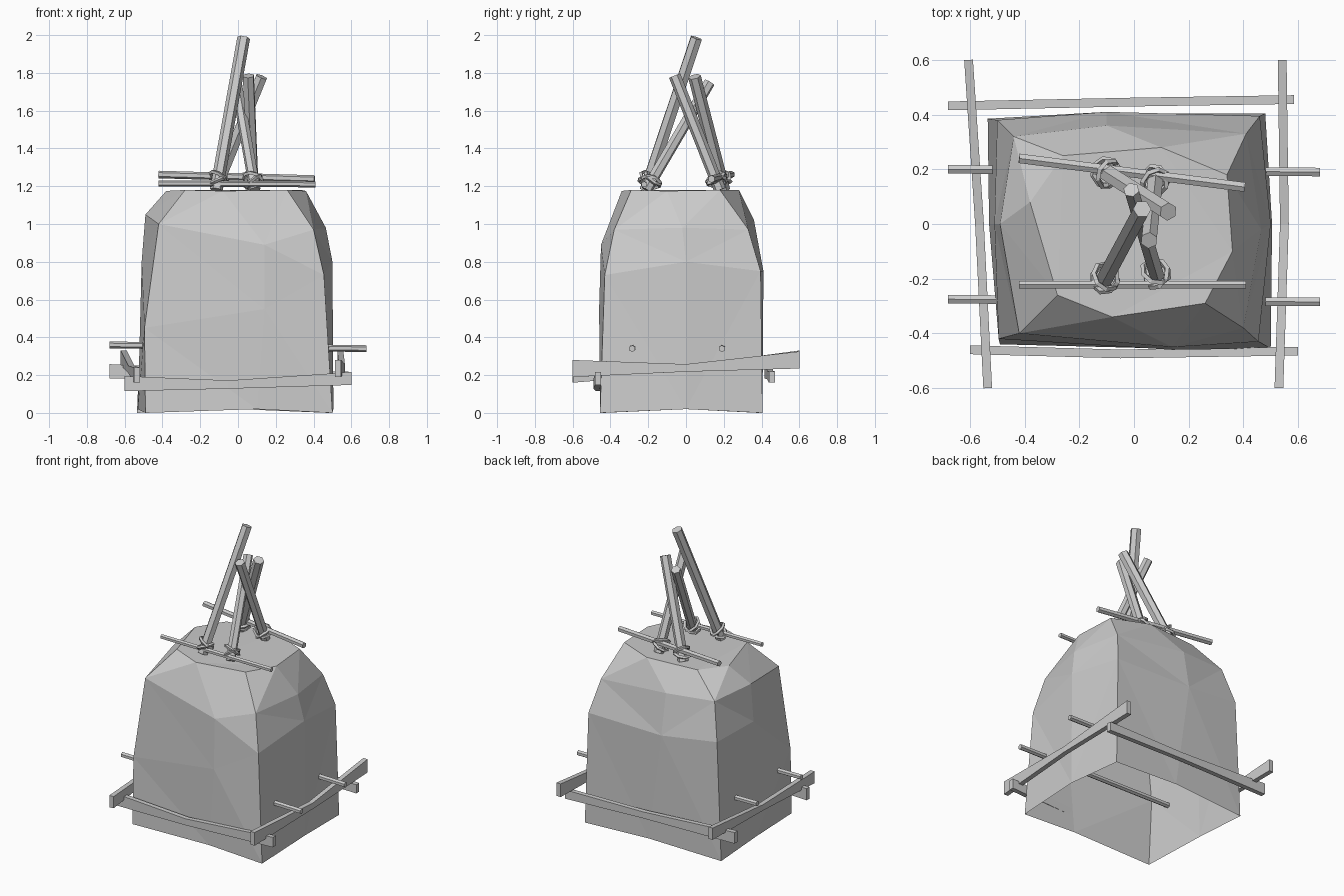
import bpy, bmesh, math
from mathutils import Vector

cube = bpy.data.objects.get("Cube")
if cube:
    bpy.data.objects.remove(cube, do_unlink=True)

grey = bpy.data.materials.new("plain grey")
grey.use_nodes = True
colour = (0.6, 0.6, 0.6, 1)
grey.diffuse_color = colour
grey.node_tree.nodes["Principled BSDF"].inputs["Base Color"].default_value = colour


def finish(bm, name, recalc=True):
    if recalc:
        bmesh.ops.recalc_face_normals(bm, faces=bm.faces)
    mesh = bpy.data.meshes.new(name)
    bm.to_mesh(mesh)
    bm.free()
    mesh.materials.append(grey)
    obj = bpy.data.objects.new(name, mesh)
    bpy.context.collection.objects.link(obj)
    return obj


def bridge(bm, rings):
    for low, high in zip(rings, rings[1:]):
        n = len(low)
        for i in range(n):
            j = (i + 1) % n
            bm.faces.new((low[i], low[j], high[j], high[i]))


def pole(name, start, end, radius, sides=6):
    """Straight faceted stick between two points."""
    start, end = Vector(start), Vector(end)
    bm = bmesh.new()
    bmesh.ops.create_cone(bm, cap_ends=True, segments=sides, radius1=radius,
                          radius2=radius, depth=(end - start).length)
    obj = finish(bm, name)
    obj.location = (start + end) / 2
    obj.rotation_euler = (end - start).to_track_quat("Z", "Y").to_euler()


def plank(name, sections, thick=0.016):
    """Bent board through (x, y, z, half height) sections."""
    bm = bmesh.new()
    run = Vector(sections[-1][:3]) - Vector(sections[0][:3])
    side = Vector((-run.y, run.x, 0)).normalized() * thick
    rings = []
    for x, y, z, h in sections:
        c, up = Vector((x, y, z)), Vector((0, 0, h))
        rings.append([bm.verts.new(p) for p in
                      (c - side - up, c + side - up, c + side + up, c - side + up)])
    bridge(bm, rings)
    bm.faces.new(rings[0])
    bm.faces.new(rings[-1])
    finish(bm, name)


def loop(name, centre, axis, radius, thick, count=8, sides=4):
    """Low-poly rope ring around an axis."""
    bm = bmesh.new()
    turn = Vector(axis).to_track_quat("Z", "Y")
    rings = []
    for i in range(count):
        a = math.tau * i / count
        out = Vector((math.cos(a), math.sin(a), 0))
        ring = []
        for k in range(sides):
            b = math.tau * k / sides
            p = out * (radius + thick * math.cos(b)) + Vector((0, 0, thick * math.sin(b)))
            ring.append(bm.verts.new(Vector(centre) + turn @ p))
        rings.append(ring)
    bridge(bm, rings + rings[:1])
    finish(bm, name)


# Faceted shell, open underneath: corners and side middles at each level
levels = [
    [(-.49, -.44, 0), (.1, -.455, .02), (.5, -.455, 0), (.505, 0, .02),
     (.48, .405, 0), (0, .405, .02), (-.535, .385, 0), (-.53, 0, .02)],
    [(-.495, -.42, .45), (.14, -.46, .55), (.455, -.43, .73), (.5, 0, .8),
     (.46, .395, .75), (-.1, .41, .75), (-.5, .38, .8), (-.51, 0, .8)],
    [(-.42, -.4, 1), (.14, -.45, .89), (.4, -.38, .97), (.465, -.02, .98),
     (.41, .33, .97), (-.1, .36, 1.02), (-.44, .32, 1.04), (-.49, 0, 1.05)],
    [(-.28, -.26, 1.18), (-.08, -.34, 1.175), (.26, -.29, 1.18), (.36, -.1, 1.175),
     (.34, .18, 1.18), (.1, .28, 1.18), (-.26, .25, 1.18), (-.38, .08, 1.175)],
]
bm = bmesh.new()
rings = [[bm.verts.new(p) for p in level] for level in levels]
bridge(bm, rings)
bm.faces.new(rings[-1])
bmesh.ops.triangulate(bm, faces=bm.faces[:])
finish(bm, "faceted_shell", recalc=False)

# Boards around the base
plank("front_plank", [(-.6, -.46, .155, .04), (-.05, -.475, .15, .022), (.6, -.465, .182, .034)])
plank("back_plank", [(-.68, .432, .22, .038), (0, .446, .2, .022), (.585, .455, .19, .03)])
plank("left_plank", [(.53, -.6, .235, .045), (.55, 0, .238, .02), (.542, .6, .28, .045)])
plank("right_plank", [(-.535, -.6, .2, .04), (-.565, 0, .23, .02), (-.605, .6, .29, .04)])

# Rods passing through the shell
for name, y in (("front_rod", -.28), ("back_rod", .195)):
    pole(name, (-.68, y + .005, .36), (.68, y - .005, .34), .018)

# Leaning poles on top and the rope loops at their feet
leaning = [
    ("front_right_pole", (-.115, -.215, 1.18), (.03, .055, 1.985), .034),
    ("front_left_pole", (.09, -.21, 1.18), (-.01, .125, 1.75), .03),
    ("back_right_pole", (-.12, .2, 1.18), (.125, .045, 1.78), .034),
    ("back_left_pole", (.08, .18, 1.18), (.055, -.06, 1.785), .032),
]
for name, foot, tip, radius in leaning:
    pole(name, foot, tip, radius)
    foot, axis = Vector(foot), (Vector(tip) - Vector(foot)).normalized()
    inward = -1 if foot.y > 0 else 1
    for k, tilt in enumerate((-.55, .45)):
        centre = foot + axis * (.05 + .02 * k)
        loop(f"{name}_rope_{k + 1}", centre,
             axis + Vector((tilt, .35 * tilt * inward, 0)), .05, .011)

# Cross rods lashed to the poles
pole("front_cross_rod", (-.42, -.222, 1.215), (.41, -.222, 1.21), .016)
pole("back_cross_rod", (-.42, .24, 1.262), (.405, .135, 1.238), .02)
